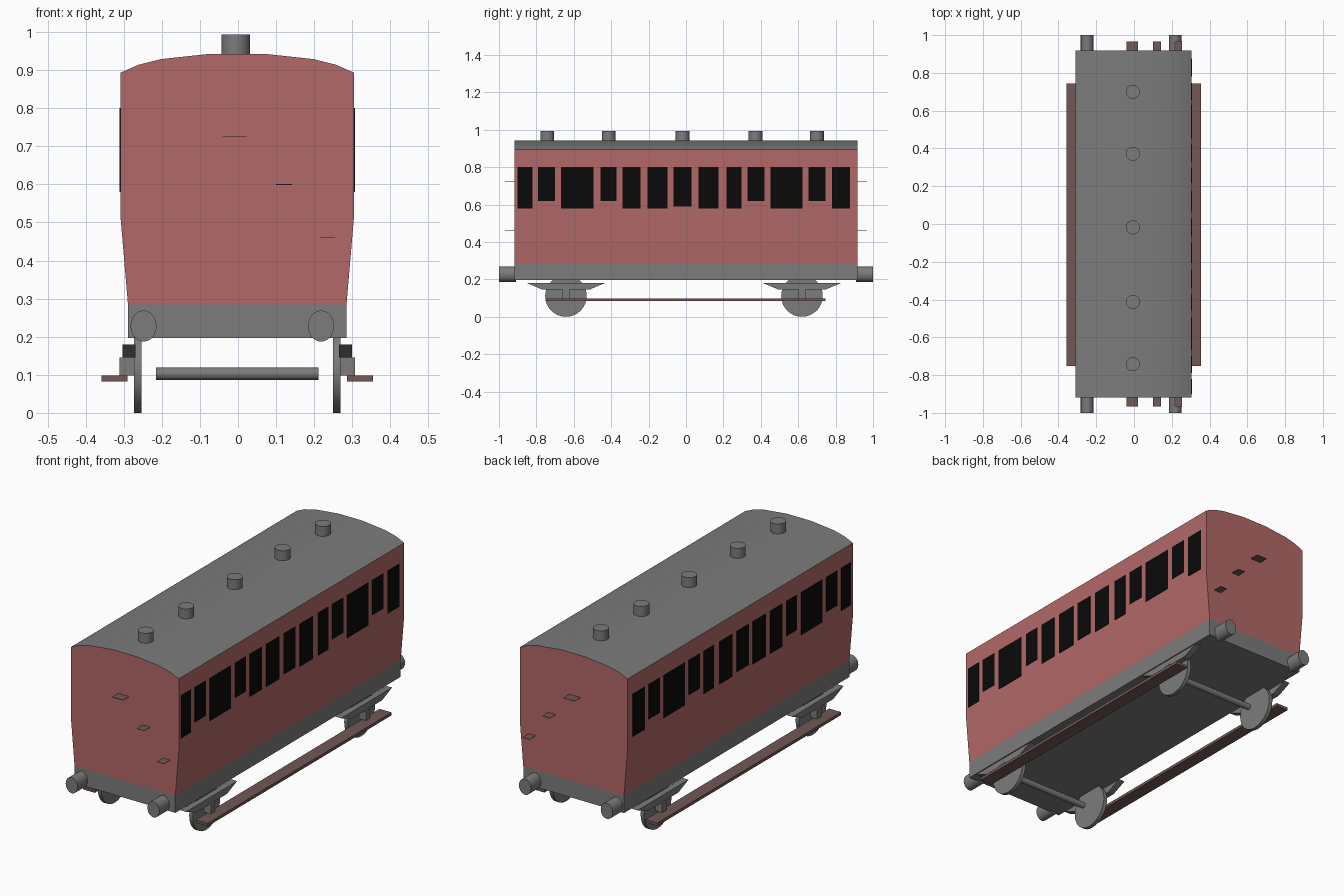
import bpy, bmesh, math
from mathutils import Matrix

cube = bpy.data.objects.get("Cube")
if cube:
    bpy.data.objects.remove(cube, do_unlink=True)

CX = -0.002  # centre line of the coach


def material(name, rgb):
    m = bpy.data.materials.new(name)
    m.use_nodes = True
    m.diffuse_color = (*rgb, 1)
    m.node_tree.nodes["Principled BSDF"].inputs["Base Color"].default_value = (*rgb, 1)
    return m


GREY = material("grey metal", (0.2, 0.2, 0.2))
RED = material("faded red paint", (0.45, 0.14, 0.14))
BROWN = material("brown board", (0.17, 0.095, 0.095))
BLACK = material("black glass", (0.003, 0.003, 0.003))


def finish(name, bm, *mats, smooth=False):
    bmesh.ops.recalc_face_normals(bm, faces=bm.faces)
    mesh = bpy.data.meshes.new(name)
    bm.to_mesh(mesh)
    bm.free()
    for m in mats:
        mesh.materials.append(m)
    ob = bpy.data.objects.new(name, mesh)
    bpy.context.collection.objects.link(ob)
    if smooth:
        bpy.ops.object.select_all(action="DESELECT")
        ob.select_set(True)
        bpy.context.view_layer.objects.active = ob
        bpy.ops.object.shade_smooth_by_angle(angle=math.radians(30))
    return ob


def box(name, mat, x, y, z):
    """Box from three (low, high) ranges."""
    bm = bmesh.new()
    mid = [(a + b) / 2 for a, b in (x, y, z)]
    size = [b - a for a, b in (x, y, z)]
    bmesh.ops.create_cube(bm, size=1, matrix=Matrix.Translation(mid) @ Matrix.Diagonal((*size, 1)))
    return finish(name, bm, mat)


def cylinder(name, mat, centre, radius, depth, axis="Z", stretch=1.0):
    """Cylinder along an axis; stretch scales its height across the axis."""
    turn = {"X": Matrix.Rotation(math.pi / 2, 4, "Y"),
            "Y": Matrix.Rotation(math.pi / 2, 4, "X"), "Z": Matrix()}[axis]
    bm = bmesh.new()
    bmesh.ops.create_cone(bm, cap_ends=True, segments=32, radius1=radius, radius2=radius, depth=depth,
                          matrix=Matrix.Translation(centre) @ Matrix.Diagonal((1, 1, stretch, 1)) @ turn)
    return finish(name, bm, mat, smooth=True)


def prism(points, offset):
    """Closed prism: a ring of 3D points swept along an offset."""
    bm = bmesh.new()
    face = bm.faces.new([bm.verts.new(p) for p in points])
    ext = bmesh.ops.extrude_face_region(bm, geom=[face], use_keep_orig=True)
    bmesh.ops.translate(bm, vec=offset, verts=[v for v in ext["geom"] if isinstance(v, bmesh.types.BMVert)])
    bmesh.ops.recalc_face_normals(bm, faces=bm.faces)
    return bm


# Coach body: tapered sides, arched roof coloured by direction
half = [(0.287, 0.285), (0.307, 0.52), (0.307, 0.893), (0.26, 0.914),
        (0.2, 0.929), (0.07, 0.943)]
ring = half + [(-x, z) for x, z in reversed(half)]
bm = prism([(CX + x, -0.918, z) for x, z in ring], (0, 1.836, 0))
for f in bm.faces:
    f.material_index = 1 if f.normal.z > 0.2 else 0
finish("coach_body", bm, RED, GREY, smooth=True)

# Underframe
box("underframe", GREY, (CX - 0.287, CX + 0.287), (-0.918, 0.918), (0.197, 0.285))

# Side windows: (start, end, sill, head) along the coach
windows = [(-0.9, -0.82, 0.58), (-0.79, -0.7, 0.62), (-0.667, -0.495, 0.58),
           (-0.458, -0.372, 0.62), (-0.34, -0.244, 0.58), (-0.206, -0.1, 0.58),
           (-0.067, 0.03, 0.59), (0.067, 0.174, 0.58), (0.217, 0.297, 0.58),
           (0.33, 0.42, 0.62), (0.453, 0.624, 0.58), (0.656, 0.747, 0.62),
           (0.78, 0.876, 0.58)]
for side, s in (("left", 1), ("right", -1)):
    for i, (a, b, sill) in enumerate(windows):
        xs = sorted((CX + s * 0.305, CX + s * 0.309))
        box(f"{side}_window_{i + 1}", BLACK, xs, (a, b), (sill, 0.8))

# Roof vents
for i, y in enumerate((-0.742, -0.413, -0.018, 0.372, 0.7)):
    cylinder(f"roof_vent_{i + 1}", GREY, (-0.006, y, 0.962), 0.037, 0.064)

# Buffers and end steps at both ends
for end, s in (("front", -1), ("rear", 1)):
    for i, x in enumerate((-0.248, 0.218)):
        cylinder(f"{end}_buffer_{i + 1}", GREY, (x, s * 0.955, 0.228), 0.034, 0.09, "Y", 1.2)
    for i, (a, b, z) in enumerate(((-0.04, 0.022, 0.725), (0.1, 0.142, 0.6), (0.215, 0.255, 0.46))):
        ys = sorted((s * 0.91, s * 0.967))
        box(f"{end}_end_step_{i + 1}", BROWN, (a, b), ys, (z - 0.001, z + 0.001))

# Running gear
for end, y in (("front", -0.642), ("rear", 0.62)):
    cylinder(f"{end}_axle", GREY, (CX, y, 0.103), 0.016, 0.427, "X")
    for side, s in (("left", 1), ("right", -1)):
        cylinder(f"{end}_{side}_wheel", GREY, (CX + s * 0.261, y, 0.111), 0.111, 0.02, "X")
        spring = [(-0.208, 0.18), (0.208, 0.18), (0.125, 0.145), (-0.125, 0.145)]
        bm = prism([(CX + s * 0.267, y + a, z) for a, z in spring], (s * 0.034, 0, 0))
        finish(f"{end}_{side}_spring", bm, GREY)
        xs = sorted((CX + s * 0.268, CX + s * 0.309))
        box(f"{end}_{side}_axle_box", GREY, xs, (y - 0.018, y + 0.018), (0.098, 0.146))

# Long footboards
for side, s in (("left", 1), ("right", -1)):
    xs = sorted((CX + s * 0.288, CX + s * 0.356))
    box(f"{side}_footboard", BROWN, xs, (-0.752, 0.745), (0.083, 0.098))
